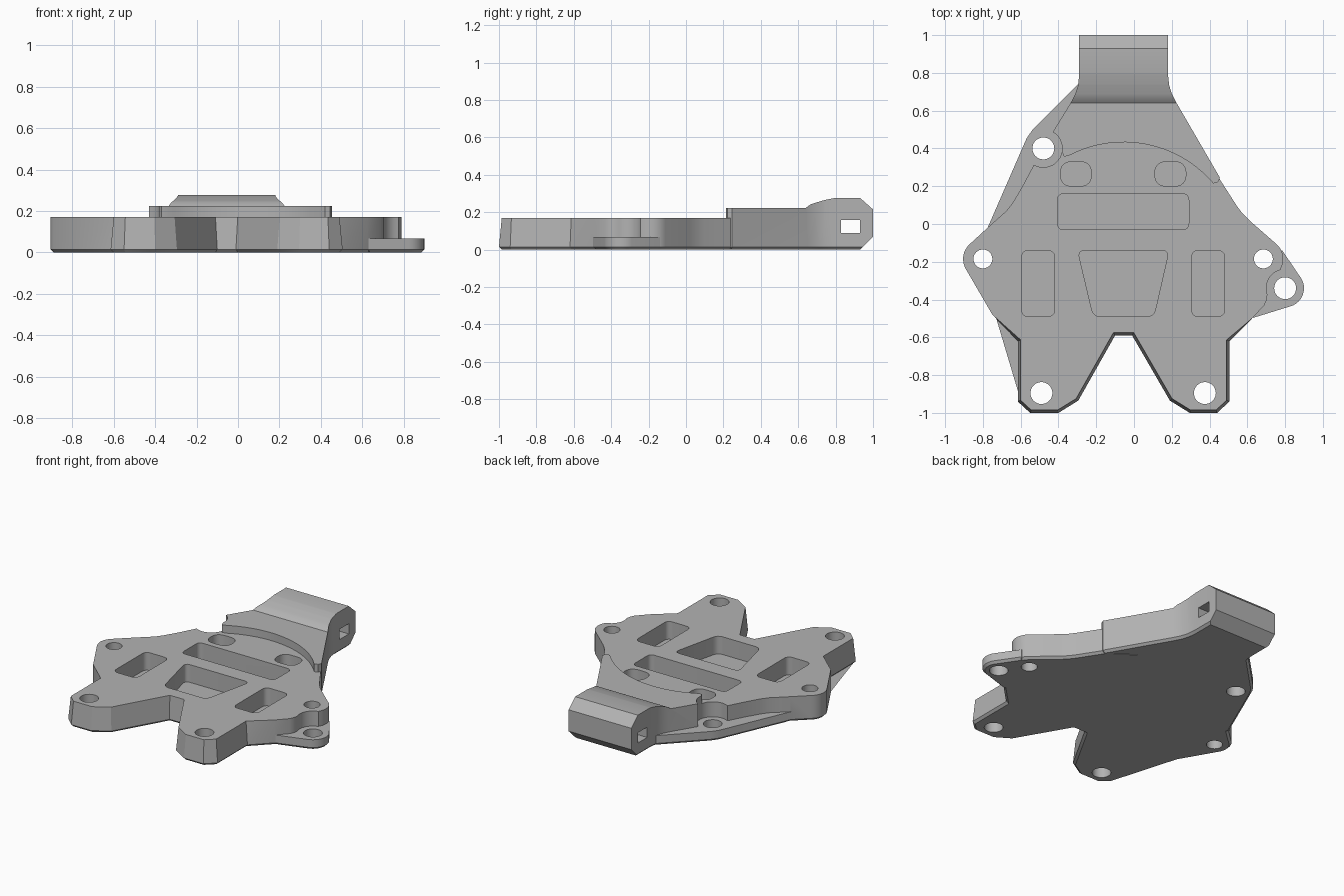
import bpy, bmesh, math
from mathutils import Vector

old = bpy.data.objects.get("Cube")
if old:
    bpy.data.objects.remove(old)

# One flat colour
grey = bpy.data.materials.new("plain_grey")
grey.use_nodes = True
colour = (0.45, 0.45, 0.45, 1)
grey.diffuse_color = colour
grey.node_tree.nodes["Principled BSDF"].inputs["Base Color"].default_value = colour


def arc(centre, r, a0, a1, n):
    """Points on an arc, angles in degrees."""
    steps = [math.radians(a0 + (a1 - a0) * i / n) for i in range(n + 1)]
    return [(centre[0] + r * math.cos(a), centre[1] + r * math.sin(a)) for a in steps]


def rounded(points, r, n=6):
    """Polygon with every corner rounded."""
    out = []
    for i, p in enumerate(points):
        p = Vector(p)
        a = p + (Vector(points[i - 1]) - p).normalized() * r
        b = p + (Vector(points[(i + 1) % len(points)]) - p).normalized() * r
        for k in range(n + 1):
            t = k / n
            q = a.lerp(p, t).lerp(p.lerp(b, t), t)
            out.append((q.x, q.y))
    return out


def inset(points, distances):
    """Move each corner of an anticlockwise polygon inwards."""
    out = []
    for i, p in enumerate(points):
        p = Vector(p)
        d1 = (p - Vector(points[i - 1])).normalized()
        d2 = (Vector(points[(i + 1) % len(points)]) - p).normalized()
        n1, n2 = Vector((-d1.y, d1.x)), Vector((-d2.y, d2.x))
        q = p + (n1 + n2) * (distances[i] / max(0.3, 1 + n1.dot(n2)))
        out.append((q.x, q.y))
    return out


def loft(name, rings):
    """Closed solid through equal rings of 3D points."""
    bm = bmesh.new()
    loops = [[bm.verts.new(p) for p in ring] for ring in rings]
    count = len(loops[0])
    for low, high in zip(loops, loops[1:]):
        for i in range(count):
            j = (i + 1) % count
            bm.faces.new((low[i], low[j], high[j], high[i]))
    bm.faces.new(loops[0][::-1])
    bm.faces.new(loops[-1])
    bmesh.ops.connect_verts_nonplanar(bm, angle_limit=0.01, faces=bm.faces[:])
    bmesh.ops.recalc_face_normals(bm, faces=bm.faces[:])
    mesh = bpy.data.meshes.new(name)
    bm.to_mesh(mesh)
    bm.free()
    mesh.materials.append(grey)
    obj = bpy.data.objects.new(name, mesh)
    bpy.context.collection.objects.link(obj)
    return obj


def at(points, z):
    return [(x, y, z) for x, y in points]


def prism(name, points, z0, z1):
    return loft(name, [at(points, z0), at(points, z1)])


def slab(name, points, top, draft=0.0):
    """Plate with a bevelled underside; the legs taper by the draft."""
    c = 0.015
    under = inset(points, [c] * len(points))
    upper = inset(points, [draft if y < -0.58 else 0 for x, y in points])
    return loft(name, [at(under, 0), at(points, c), at(upper, top)])


def combine(target, tool, operation):
    mod = target.modifiers.new(operation, "BOOLEAN")
    mod.operation, mod.solver, mod.object = operation, "EXACT", tool
    bpy.context.view_layer.objects.active = target
    bpy.ops.object.modifier_apply(modifier=mod.name)
    bpy.data.objects.remove(tool)


boss_left, boss_right = (-0.48, 0.40), (0.80, -0.34)
lobe_left, lobe_right = (-0.80, -0.185), (0.685, -0.185)

# Main body with two tapered legs
legs = [(-0.615, -0.62), (-0.615, -0.94), (-0.55, -1.0), (-0.40, -1.0),
        (-0.295, -0.935), (-0.10, -0.59), (-0.01, -0.59), (0.19, -0.935),
        (0.295, -1.0), (0.44, -1.0), (0.505, -0.94), (0.505, -0.62)]
right_side = ([(0.625, -0.50), (0.69, -0.43), (0.703, -0.40)]
              + arc(boss_right, 0.1, 200, 105, 8)
              + arc(lobe_right, 0.105, -25, 45, 8)
              + [(0.61, 0.02), (0.575, 0.055), (0.545, 0.095), (0.50, 0.165),
                 (0.452, 0.24), (0.1, 0.5), (-0.3, 0.5)])
left_side = (arc(boss_left, 0.1, 0, -120, 12)
             + [(-0.585, 0.21), (-0.64, 0.115), (-0.675, 0.07), (-0.72, 0.03), (-0.77, -0.015)]
             + arc(lobe_left, 0.105, 130, 210, 8)
             + [(-0.75, -0.48)])
plate = slab("mounting_plate", legs + right_side + left_side, 0.17, 0.015)

# Raised deck and neck: plan outline trimmed by a side profile
deck_plan = ([(0.42, 0.215), (0.445, 0.222), (0.455, 0.245), (0.22, 0.65), (0.2, 0.69),
              (0.186, 0.735), (0.18, 0.79), (0.18, 1.05), (-0.29, 1.05), (-0.29, 0.79),
              (-0.296, 0.735), (-0.31, 0.69), (-0.33, 0.65)]
             + arc(boss_left, 0.1, 60, -10, 7) + [(-0.37, 0.356)]
             + arc((-0.055, -0.192), 0.625, 117, 42, 24))
deck = slab("deck", deck_plan, 0.35)
side = [(0.1, -0.1), (0.83, -0.1), (1.0, 0.07), (1.0, 0.215), (0.93, 0.277), (0.80, 0.277),
        (0.74, 0.265), (0.69, 0.25), (0.665, 0.241), (0.64, 0.223), (0.1, 0.223)]
trim = loft("trim", [[(x, y, z) for y, z in side] for x in (-0.8, 0.8)])
combine(deck, trim, "INTERSECT")
combine(plate, deck, "UNION")

# Low ears on both sides
ear_left = [(-0.2, 0.3), (-0.2, 0.7), (-0.292, 0.745), (-0.54, 0.495), (-0.568, 0.455),
            (-0.775, -0.02), (-0.6, -0.05)]
ear_right = ([(0.6, -0.15), (0.6, -0.45), (0.63, -0.497)]
             + arc(boss_right, 0.1, -75, 30, 10) + [(0.785, -0.14)])
for outline in (ear_left, ear_right):
    combine(plate, slab("ear", outline, 0.068), "UNION")


# Blind pockets
def box(x0, x1, y0, y1):
    return [(x0, y0), (x1, y0), (x1, y1), (x0, y1)]


pockets = [rounded(box(-0.39, -0.225, 0.2, 0.33), 0.064),
           rounded(box(0.11, 0.275, 0.2, 0.33), 0.064),
           rounded(box(-0.405, 0.29, -0.03, 0.16), 0.035),
           rounded(box(-0.595, -0.42, -0.49, -0.14), 0.04),
           rounded(box(0.305, 0.48, -0.49, -0.14), 0.04),
           rounded([(-0.215, -0.49), (0.105, -0.49), (0.185, -0.14), (-0.298, -0.14)], 0.04)]
for outline in pockets:
    combine(plate, prism("pocket", outline, 0.05, 0.4), "DIFFERENCE")

# Screw holes
holes = [(boss_left, 0.058), (boss_right, 0.058), (lobe_left, 0.05), (lobe_right, 0.05),
         ((-0.49, -0.895), 0.058), ((0.375, -0.895), 0.058)]
for centre, r in holes:
    circle = arc(centre, r, 0, 360, 32)[:-1]
    combine(plate, prism("hole", circle, -0.1, 0.5), "DIFFERENCE")

# Strap slot across the neck
slot = [[(x, y, z) for y, z in box(0.83, 0.93, 0.088, 0.158)] for x in (-0.8, 0.8)]
combine(plate, loft("slot", slot), "DIFFERENCE")

bpy.ops.object.select_all(action="DESELECT")
plate.select_set(True)
bpy.context.view_layer.objects.active = plate
bpy.ops.object.shade_smooth_by_angle(angle=math.radians(25))
